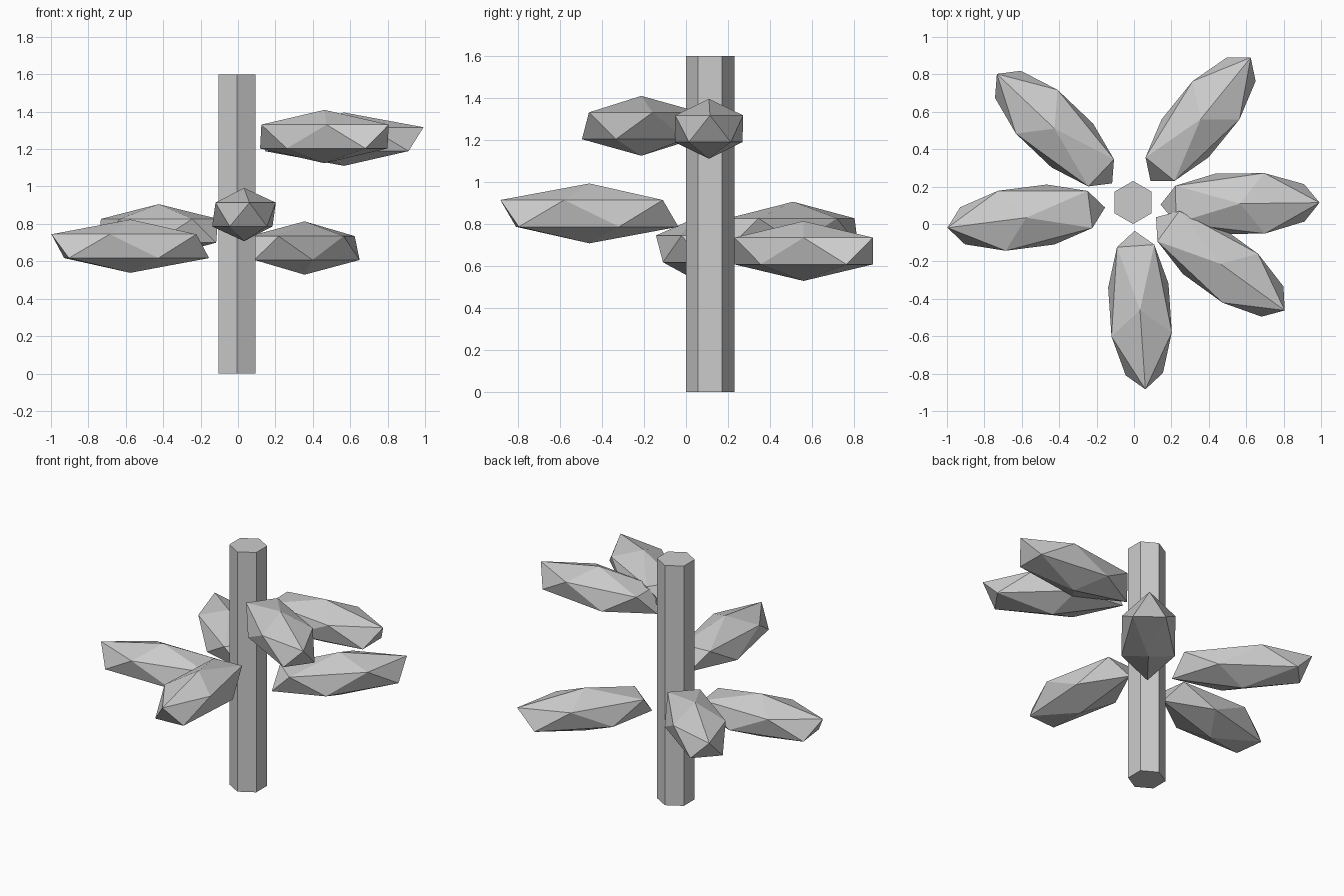
import bpy
from math import radians

if "Cube" in bpy.data.objects:
    bpy.data.objects.remove(bpy.data.objects["Cube"])

# Six-sided stem
bpy.ops.mesh.primitive_cylinder_add(vertices=6, radius=0.115, depth=1.6,
                                    location=(-0.005, 0.115, 0.8))
bpy.context.object.name = "stem"

# Flat-shaded leaves: stretched icospheres, (centre, heading in degrees)
LEAF_SCALE = (0.475, 0.19, 0.1425)
leaves = [
    ((0.032, -0.46, 0.85), -86.1),
    ((0.567, 0.109, 1.253), 0.7),
    ((0.462, -0.213, 1.267), -35.9),
    ((0.356, 0.56, 0.671), 50.9),
    ((-0.425, 0.51, 0.763), 136.5),
    ((-0.576, 0.034, 0.681), 187.3),
]
for i, (centre, heading) in enumerate(leaves, 1):
    bpy.ops.mesh.primitive_ico_sphere_add(subdivisions=1, radius=1, location=centre,
                                          rotation=(0, 0, radians(heading)))
    leaf = bpy.context.object
    leaf.name = f"leaf_{i}"
    leaf.scale = LEAF_SCALE
